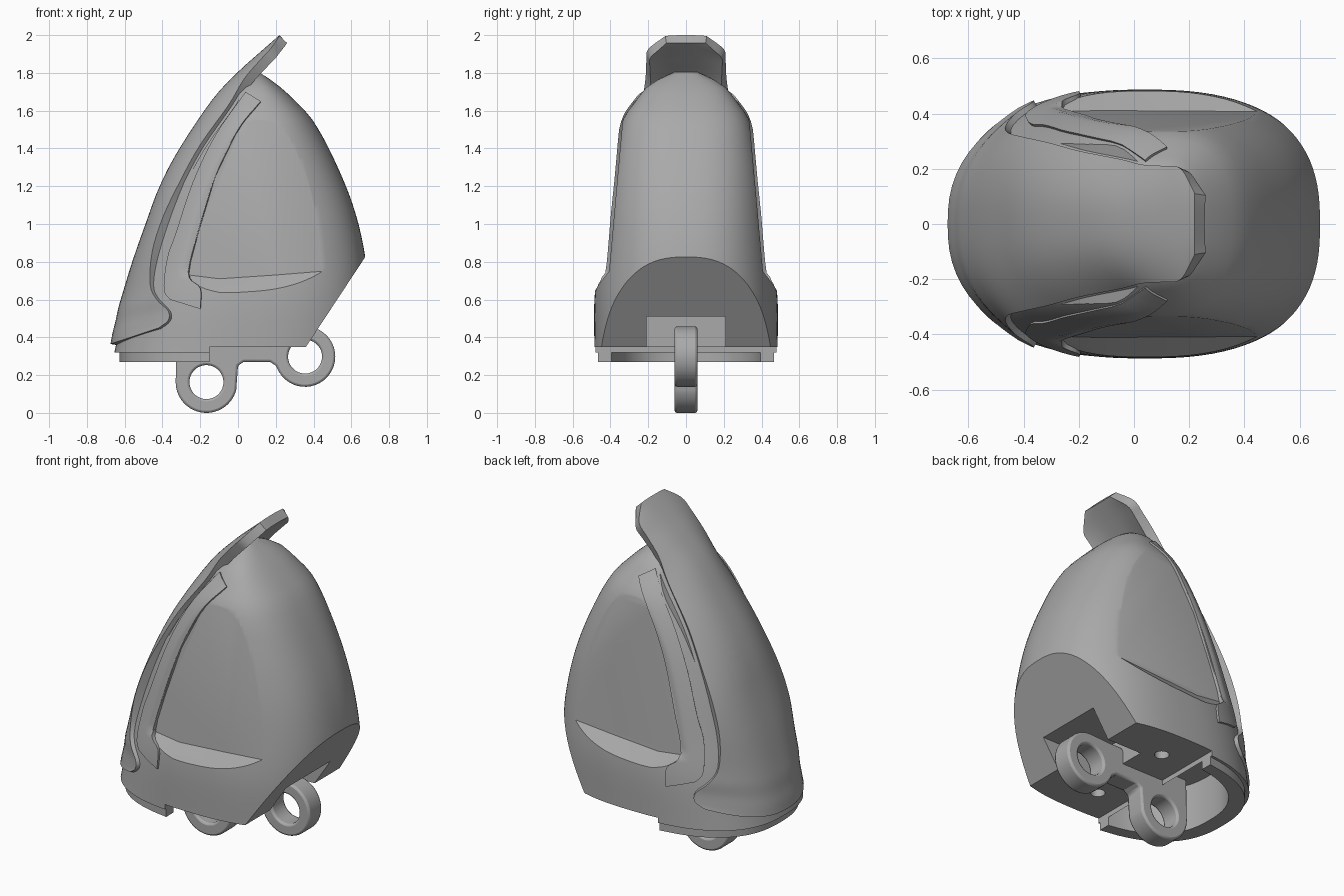
import bpy, bmesh
from math import sin, cos, pi, radians

if "Cube" in bpy.data.objects:
    bpy.data.objects.remove(bpy.data.objects["Cube"])

grey = bpy.data.materials.new("plain_grey")
grey.use_nodes = True
grey.diffuse_color = (0.4, 0.4, 0.4, 1)
grey.node_tree.nodes["Principled BSDF"].inputs["Base Color"].default_value = (0.4, 0.4, 0.4, 1)


def make(name, rows, closed=True):
    """Skin rows of points; closed rows become a capped solid, open ones a sheet."""
    bm = bmesh.new()
    vs = [[bm.verts.new(p) for p in r] for r in rows]
    n = len(rows[0])
    for a, b in zip(vs, vs[1:]):
        for i in range(n if closed else n - 1):
            j = (i + 1) % n
            bm.faces.new((a[i], a[j], b[j], b[i]))
    if closed:
        bm.faces.new(vs[0])
        bm.faces.new(vs[-1])
    bmesh.ops.recalc_face_normals(bm, faces=bm.faces)
    me = bpy.data.meshes.new(name)
    bm.to_mesh(me)
    bm.free()
    ob = bpy.data.objects.new(name, me)
    bpy.context.collection.objects.link(ob)
    me.materials.append(grey)
    return ob


def activate(ob):
    bpy.ops.object.select_all(action='DESELECT')
    ob.select_set(True)
    bpy.context.view_layer.objects.active = ob


def cut(ob, cutter):
    m = ob.modifiers.new("cut", 'BOOLEAN')
    m.operation, m.solver, m.object = 'DIFFERENCE', 'EXACT', cutter
    activate(ob)
    bpy.ops.object.modifier_apply(modifier=m.name)
    bpy.data.objects.remove(cutter)


def smooth(ob, angle=30):
    activate(ob)
    bpy.ops.object.shade_smooth_by_angle(angle=radians(angle))


def thicken(ob, depth, inward):
    """Give a sheet thickness along the inward direction."""
    me = ob.data
    if me.polygons[len(me.polygons) // 2].normal.dot(inward) > 0:
        me.flip_normals()
    m = ob.modifiers.new("thickness", 'SOLIDIFY')
    m.thickness, m.offset = depth, -1
    activate(ob)
    bpy.ops.object.modifier_apply(modifier=m.name)


def prism_z(name, pts, z0, z1):
    return make(name, [[(x, y, z) for x, y in pts] for z in (z0, z1)])


def prism_y(name, pts, y0, y1):
    return make(name, [[(x, y, z) for x, z in pts] for y in (y0, y1)])


def interp(table, s):
    """Smooth interpolation of table rows keyed by their first entry."""
    k = 0
    while k < len(table) - 2 and s > table[k + 1][0]:
        k += 1
    p, q = table[k], table[k + 1]
    o, r = table[max(k - 1, 0)], table[min(k + 2, len(table) - 1)]
    h = q[0] - p[0]
    t = min(max((s - p[0]) / h, 0), 1)
    out = []
    for c in range(1, len(p)):
        m0 = (q[c] - o[c]) / (q[0] - o[0]) * h
        m1 = (r[c] - p[c]) / (r[0] - p[0]) * h
        out.append((2*t**3 - 3*t*t + 1) * p[c] + (t**3 - 2*t*t + t) * m0
                   + (3*t*t - 2*t**3) * q[c] + (t**3 - t*t) * m1)
    return out


# Body: height, rear x, nose x, half width
BODY = [(0.32, -.655, .69, .485), (0.6, -.59, .69, .485), (0.82, -.525, .675, .46),
        (1.08, -.43, .615, .43), (1.34, -.305, .51, .39), (1.55, -.17, .395, .335),
        (1.66, -.08, .295, .26), (1.74, -.01, .205, .19), (1.805, .05, .11, .06)]
POW = 2.5


def section(z, scale=1.0, n=96):
    xl, xr, w = interp(BODY, z)
    c, a = (xl + xr) / 2, (xr - xl) / 2 * scale
    e = 2 / POW
    pts = []
    for i in range(n):
        t = 2 * pi * (i + .5) / n
        sx, sy = cos(t), sin(t)
        pts.append((c + a * abs(sx)**e * (1 if sx > 0 else -1),
                    w * scale * abs(sy)**e * (1 if sy > 0 else -1)))
    return pts


def rear_part(scale):
    return [(min(x, -.15), y) for x, y in section(.35, scale) if x < -.1]


def body_y(x, z):
    xl, xr, w = interp(BODY, z)
    u = min(abs(x - (xl + xr) / 2) / ((xr - xl) / 2), 1)
    return w * (1 - u**POW)**(1 / POW)


def panel_y(z):
    return .41 - (z - .72) * .09


levels = [.32 + 1.485 * i / 36 for i in range(37)]
body = make("body_shell", [[(x, y, z) for x, y in section(z)] for z in levels])

# Slanted underside at the nose, and the raised flat floor
cut(body, prism_y("nose_cutter", [(.36, .35), (.67, .82), (.9, 1.17), (1.2, 0), (.36, 0)], -1, 1))
cut(body, prism_y("floor_cutter", [(-.15, .2), (.6, .2), (.6, .35), (-.15, .35)], -1, 1))

# Flat recessed side panels with a sloping sill
inner = [(-.26, .73), (-.25, .8), (-.21, .95), (-.12, 1.25), (0, 1.5), (.1, 1.64),
         (.7, 1.64), (.7, .77), (.45, .75), (.2, .73), (-.1, .71)]
for s in (1, -1):
    rows = []
    for d in (0, .2):
        ring = []
        for i, (x, z) in enumerate(inner):
            x2 = x - d * .35 if i < 6 else x
            z2 = z - d * 1.1 if z < .78 else z
            ring.append((x2, s * (panel_y(z) + d), z2))
        rows.append(ring)
    cut(body, make("panel_cutter", rows))

# Hollow rear, bracket slot and screw holes underneath
cut(body, prism_z("hollow_cutter", rear_part(.83), .2, .55))
cut(body, prism_z("slot_cutter", [(.13, -.21), (.7, -.21), (.7, .21), (.13, .21)], .2, .51))
for s in (1, -1):
    hole = [(.03 + .04 * cos(i * pi / 12), s * .27 + .04 * sin(i * pi / 12)) for i in range(24)]
    cut(body, prism_z("hole_cutter", hole, .2, .5))

# Rear base lip
lip = prism_z("base_lip", rear_part(.97) + rear_part(.83)[::-1], .27, .36)
smooth(lip)

# Rear shield: spine x, z, then edge x, z and half width
SHIELD = [(-.675, .365, -.42, .45, .42), (-.665, .42, -.37, .49, .445), (-.65, .48, -.37, .54, .44),
          (-.635, .55, -.43, .60, .40), (-.615, .62, -.465, .68, .355), (-.56, .8, -.455, .85, .33),
          (-.49, 1.0, -.40, 1.03, .315), (-.415, 1.2, -.31, 1.22, .295), (-.31, 1.4, -.2, 1.42, .265),
          (-.135, 1.66, -.05, 1.63, .235), (0, 1.805, .03, 1.765, .215), (.1, 1.895, .11, 1.86, .21),
          (.165, 1.952, .17, 1.925, .2), (.22, 2.0, .22, 1.995, .11)]
keyed = [(i,) + r for i, r in enumerate(SHIELD)]
rows = []
for k in range(4 * (len(SHIELD) - 1) + 1):
    xo, zo, xe, ze, w = interp(keyed, k / 4)
    row = []
    for j in range(-14, 15):
        t = sin(j / 14 * pi / 2)
        f = abs(t)**POW
        row.append((xo + (xe - xo) * f, w * t, zo + (ze - zo) * f))
    rows.append(row)

# Seat the body behind the shield
seat = []
for row in rows[12:]:
    front = [(x + .03, y, z - .01) for x, y, z in row]
    front = [(front[0][0], -.8, front[0][2])] + front + [(front[-1][0], .8, front[-1][2])]
    seat.append(front + [(-1.5, y, z) for x, y, z in reversed(front)])
cut(body, make("seat_cutter", seat))
smooth(body, 28)

shield = make("rear_shield", rows, closed=False)
thicken(shield, .055, (1, 0, -.4))
smooth(shield, 35)

# Raised ribs between shield and side panels: rear x, z and front x, z
RIB = [(-.36, .6, -.2, .55), (-.39, .64, -.2, .66), (-.39, .72, -.26, .72), (-.37, .84, -.245, .84),
       (-.33, .95, -.21, .95), (-.24, 1.22, -.12, 1.25), (-.12, 1.47, 0, 1.5), (.04, 1.7, .12, 1.65)]
keyed = [(i,) + r for i, r in enumerate(RIB)]
for side, s in (("left", -1), ("right", 1)):
    rows = []
    for k in range(4 * (len(RIB) - 1) + 1):
        xa, za, xb, zb = interp(keyed, k / 4)
        row = []
        for j in range(9):
            x, z = xa + (xb - xa) * j / 8, za + (zb - za) * j / 8
            y = body_y(x, z) + .012
            if z > .72:
                y = min(y, panel_y(z) + .015)
            row.append((x, -s * y, z))
        rows.append(row)
    rib = make(side + "_side_rib", rows, closed=False)
    thicken(rib, .04, (0, s, 0))
    smooth(rib)


# Hinge bracket with two eyes
def arc(cx, cz, r, a0, a1, n=28):
    angles = [radians(a0 + (a1 - a0) * i / n) for i in range(n + 1)]
    return [(cx + r * cos(a), cz + r * sin(a)) for a in angles]


EYES = [(-.167, .163), (.355, .298)]
outline = ([(-.325, .42)] + arc(*EYES[0], .163, 180, 345) + [(.0, .25), (.03, .27), (.17, .27), (.2, .25)]
           + arc(*EYES[1], .16, 212, 455) + [(.22, .45), (.14, .45), (.1, .42)])
bracket = prism_y("hinge_bracket", outline, -.06, .06)
for x, z in EYES:
    cut(bracket, prism_y("eye_cutter", arc(x, z, .09, 0, 350, 35), -.2, .2))
bevel = bracket.modifiers.new("soft_edges", 'BEVEL')
bevel.width, bevel.segments, bevel.limit_method, bevel.angle_limit = .012, 2, 'ANGLE', radians(50)
smooth(bracket)
